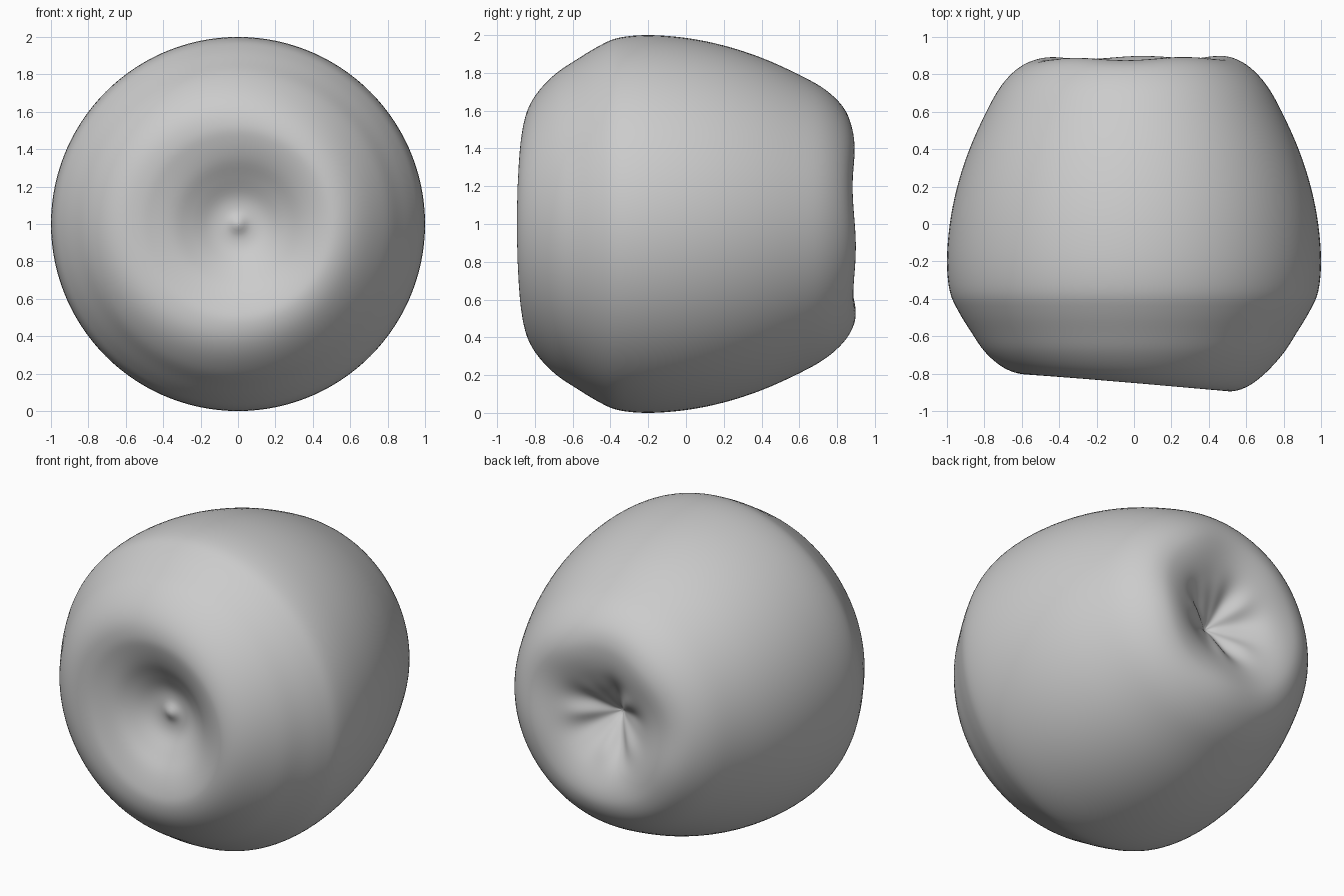
import bpy, bmesh, math
from mathutils import Vector

if "Cube" in bpy.data.objects:
    bpy.data.objects.remove(bpy.data.objects["Cube"])

# Fruit profile (radius, y) from the front dimple to the back dimple
PROFILE = [(0, -.70), (.07, -.675), (.15, -.685), (.25, -.74), (.35, -.80),
           (.45, -.838), (.53, -.85), (.62, -.83), (.71, -.775), (.80, -.685),
           (.87, -.58), (.94, -.465), (.985, -.36), (1, -.2), (.985, 0),
           (.945, .2), (.88, .4), (.79, .6), (.71, .74), (.62, .835),
           (.53, .88), (.44, .885), (.34, .86), (.24, .81), (.14, .745),
           (.06, .69), (0, .65)]
SEGMENTS, STEPS = 120, 4


def smooth_profile(pts, steps):
    """Catmull-Rom curve through the profile points."""
    p = [Vector(q) for q in pts]
    first, last = p[1].copy(), p[-2].copy()
    first.x, last.x = -first.x, -last.x
    p = [first] + p + [last]
    out = []
    for i in range(1, len(p) - 2):
        a, b, c, d = p[i - 1:i + 3]
        for k in range(steps):
            t = k / steps
            out.append(.5 * (2 * b + (c - a) * t + (2 * a - 5 * b + 4 * c - d) * t * t
                             + (3 * b - a - 3 * c + d) * t ** 3))
    out.append(p[-2])
    return out


def bump(r, centre, width):
    return math.exp(-((r - centre) / width) ** 2)


def surface_offset(r, y, ang):
    """Tilted front rim, gently lobed back rim and creased dimples."""
    if y < -.3:
        return -.045 * math.cos(ang) * bump(r, .5, .2)
    if y > .5:
        lobes = .007 * math.cos(5 * ang + 1.2) + .006 * math.cos(ang + .8)
        crease = .014 * math.cos(5 * ang + .4) + .006 * math.cos(8 * ang)
        return lobes * bump(r, .47, .15) + crease * bump(r, .19, .1)
    return 0


# Fruit body, revolved around the y axis
bm = bmesh.new()
rows = smooth_profile(PROFILE, STEPS)
front_tip = bm.verts.new((0, rows[0].y, 1))
back_tip = bm.verts.new((0, rows[-1].y, 1))
rings = []
for r, y in rows[1:-1]:
    ring = []
    for s in range(SEGMENTS):
        a = math.tau * s / SEGMENTS
        ring.append(bm.verts.new((r * math.cos(a), y + surface_offset(r, y, a),
                                  1 + r * math.sin(a))))
    rings.append(ring)
for s in range(SEGMENTS):
    n = (s + 1) % SEGMENTS
    bm.faces.new((front_tip, rings[0][s], rings[0][n]))
    bm.faces.new((back_tip, rings[-1][n], rings[-1][s]))
    for lo, hi in zip(rings, rings[1:]):
        bm.faces.new((lo[s], hi[s], hi[n], lo[n]))
bmesh.ops.recalc_face_normals(bm, faces=bm.faces)
for f in bm.faces:
    f.smooth = True
mesh = bpy.data.meshes.new("fruit_body")
bm.to_mesh(mesh)
bm.free()
bpy.context.collection.objects.link(bpy.data.objects.new("fruit_body", mesh))
